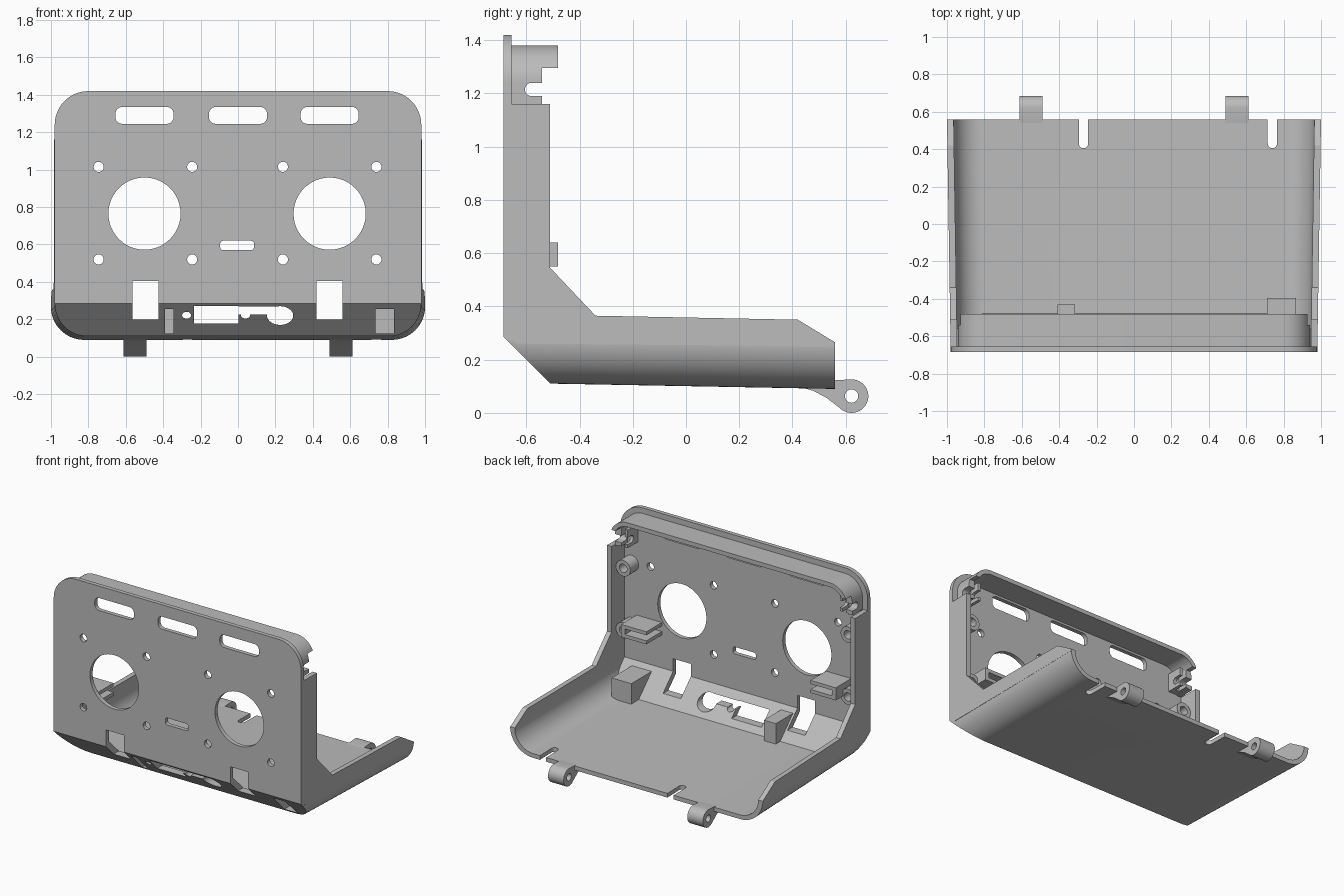
import bpy
import bmesh
from math import cos, sin, pi, radians

cube = bpy.data.objects.get("Cube")
if cube:
    bpy.data.objects.remove(cube)

grey = bpy.data.materials.new("plain grey")
grey.use_nodes = True
grey.diffuse_color = (0.5, 0.5, 0.5, 1)
grey.node_tree.nodes["Principled BSDF"].inputs["Base Color"].default_value = (0.5, 0.5, 0.5, 1)


def arc(cx, cy, rx, a0, a1, n=14, ry=None):
    ry = rx if ry is None else ry
    steps = [radians(a0 + (a1 - a0) * i / n) for i in range(n + 1)]
    return [(cx + rx * cos(a), cy + ry * sin(a)) for a in steps]


def ellipse(cx, cy, rx, ry=None, n=48):
    return arc(cx, cy, rx, 0, 360, n, ry)[:-1]


def rect(x0, x1, y0, y1):
    return [(x0, y0), (x1, y0), (x1, y1), (x0, y1)]


def rounded(x0, x1, y0, y1, r):
    return (arc(x1 - r, y1 - r, r, 0, 90, 6) + arc(x0 + r, y1 - r, r, 90, 180, 6)
            + arc(x0 + r, y0 + r, r, 180, 270, 6) + arc(x1 - r, y0 + r, r, 270, 360, 6))


def mirrored(half):
    return half + [(-x, z) for x, z in reversed(half)]


def prism(name, pts, axis, a, b):
    """Extrude a 2D outline along an axis from a to b."""
    place = {"x": lambda p, t: (t, p[0], p[1]),
             "y": lambda p, t: (p[0], t, p[1]),
             "z": lambda p, t: (p[0], p[1], t)}[axis]
    bm = bmesh.new()
    ends = [[bm.verts.new(place(p, t)) for p in pts] for t in (a, b)]
    for ring in ends:
        bm.faces.new(ring)
    for i in range(len(pts)):
        j = (i + 1) % len(pts)
        bm.faces.new((ends[0][i], ends[0][j], ends[1][j], ends[1][i]))
    bmesh.ops.recalc_face_normals(bm, faces=bm.faces)
    mesh = bpy.data.meshes.new(name)
    bm.to_mesh(mesh)
    bm.free()
    mesh.materials.append(grey)
    obj = bpy.data.objects.new(name, mesh)
    bpy.context.collection.objects.link(obj)
    return obj


def combine(obj, tool, operation="DIFFERENCE"):
    """Apply one boolean and discard the tool."""
    mod = obj.modifiers.new("cut", "BOOLEAN")
    mod.operation, mod.solver, mod.object = operation, "EXACT", tool
    graph = bpy.context.evaluated_depsgraph_get()
    result = bpy.data.meshes.new_from_object(obj.evaluated_get(graph))
    obj.modifiers.clear()
    obj.data = result
    bpy.data.objects.remove(tool)


def drill(obj, outlines, axis="y", a=-0.9, b=-0.4):
    for pts in outlines:
        combine(obj, prism("cutter", pts, axis, a, b))


def taper(obj, drop=0.0187):
    """Widen and sink slightly toward the back."""
    for v in obj.data.vertices:
        v.co.x *= 1 + 0.0164 * (v.co.y + 0.685)
        v.co.z -= drop * (v.co.y + 0.51)


parts = []

# Openings shared by the front panel and the sloped front of the tray
notches = [rect(-0.565, -0.425, 0.2, 0.405), rect(0.42, 0.56, 0.2, 0.405)]

# Front panel with windows, screw holes and slots
panel = prism("front_panel", mirrored([(0.98, 0.285)] + arc(0.8, 1.24, 0.18, 0, 90)),
              "y", -0.685, -0.655)
holes = [rounded(x - 0.155, x + 0.155, 1.245, 1.335, 0.035) for x in (-0.5, 0, 0.49)]
holes += [ellipse(x, 0.765, 0.193) for x in (-0.5, 0.49)]
holes += [ellipse(x, z, 0.027, n=24) for x in (-0.745, -0.245, 0.24, 0.74) for z in (0.52, 1.015)]
holes += [rounded(-0.095, 0.085, 0.57, 0.62, 0.015)]
drill(panel, holes + notches)
parts.append(panel)

# Tray shell: outer section trimmed to the side outline, then hollowed
tray = prism("tray", mirrored([(0.968, 0.345)] + arc(0.805, 0.285, 0.175, 0, -90)),
             "y", -0.685, 0.56)
taper(tray)
outline = [(-0.685, 0.5), (-0.685, 0.285), (-0.44, 0.04), (0.56, 0.04),
           (0.56, 0.265), (0.4, 0.362), (0.4, 0.5)]
combine(tray, prism("trim", outline, "x", -1.2, 1.2), "INTERSECT")
hollow = prism("hollow", mirrored([(0.945, 0.6)] + arc(0.8, 0.285, 0.145, 0, -90)),
               "y", -0.7, 0.7)
taper(hollow)
inside = [(-0.655, 0.7), (-0.655, 0.315), (-0.38, 0.04), (0.8, 0.04), (0.8, 0.7)]
combine(hollow, prism("trim", inside, "x", -1.2, 1.2), "INTERSECT")
combine(tray, hollow)

# Connector openings in the slope and the slots in the rear edge
ports = [rect(-0.235, 0.002, 0.178, 0.27), rect(-0.002, 0.2, 0.225, 0.268),
         ellipse(0.225, 0.22, 0.07, 0.05), ellipse(0.04, 0.224, 0.025, 0.02, 24),
         ellipse(-0.275, 0.222, 0.024, 0.018, 24)]
drill(tray, notches + ports)
slots = [arc(x, 0.43, 0.025, 180, 360, 12) + [(x + 0.025, 0.7), (x - 0.025, 0.7)]
         for x in (-0.27, 0.74)]
drill(tray, slots, "z", 0, 0.3)

# Pocket blocks behind the slope
for name, x0, x1, back, p0, p1 in (("large_pocket", 0.71, 0.865, -0.395, 0.735, 0.835),
                                   ("small_pocket", -0.41, -0.315, -0.43, -0.39, -0.345)):
    block = prism(name, [(back, 0.125), (back, 0.285), (-0.635, 0.285), (-0.475, 0.125)],
                  "x", x0, x1)
    for target in (block, tray):
        drill(target, [rect(p0, p1, 0.125, 0.255)], "y", -0.9, back - 0.025)
    parts.append(block)
parts.append(tray)

# Top flange with latch notches at both ends
flange = prism("top_flange",
               mirrored([(0.94, 1.16)] + arc(0.8, 1.24, 0.14, 0, 90))
               , "y", -0.66, -0.48)
drill(flange, [mirrored([(0.91, 1.1)] + arc(0.8, 1.24, 0.11, 0, 90))], "y", -0.8, -0.4)
latch = [(-0.4, 1.295), (-0.54, 1.295), (-0.54, 1.24)] + arc(-0.58, 1.215, 0.025, 90, 270, 10) \
    + [(-0.54, 1.19), (-0.54, 1.1), (-0.4, 1.1)]
drill(flange, [latch], "x", -1.2, 1.2)
parts.append(flange)

wall = [(-0.685, 0.3), (-0.685, 1.16), (-0.51, 1.16), (-0.51, 0.545), (-0.34, 0.365),
        (0.42, 0.35), (0.56, 0.265), (0.56, 0.25), (-0.635, 0.26)]
for side, s in (("left", 1), ("right", -1)):
    # Side wall and the latch block beside the flange end
    plate = prism(side + "_side_wall", wall, "x", s * 0.945, s * 0.98)
    taper(plate, 0)
    block = prism(side + "_latch_block", rect(s * 0.84, s * 0.915, 1.165, 1.295), "y", -0.66, -0.54)
    drill(block, [latch], "x", -1.2, 1.2)
    drill(block, [rect(s * 0.862, s * 0.89, 1.1, 1.4)], "y", -0.61, -0.4)
    # Clip bracket on the back of the panel
    clip = [(0.65, 0.55), (0.85, 0.55), (0.85, 0.64), (0.65, 0.64),
            (0.65, 0.615), (0.82, 0.615), (0.82, 0.575), (0.65, 0.575)]
    parts += [plate, block,
              prism(side + "_clip", [(s * x, z) for x, z in clip], "y", -0.66, -0.48)]
    # Blind screw bosses
    for level, z in (("upper", 1.0), ("lower", 0.555)):
        boss = prism(side + "_" + level + "_boss", ellipse(s * 0.89, z, 0.057), "y", -0.66, -0.56)
        drill(boss, [ellipse(s * 0.89, z, 0.03)], "y", -0.64, -0.4)
        parts.append(boss)
    # Hinge lug under the rear edge
    lug = [(0.42, 0.1), (0.48, 0.082), (0.53, 0.055)] + arc(0.622, 0.063, 0.063, 225, 450, 24) \
        + [(0.55, 0.122)]
    hinge = prism(side + "_hinge_lug", lug, "x", s * 0.49, s * 0.613)
    drill(hinge, [ellipse(0.622, 0.063, 0.025, n=24)], "x", -1, 1)
    parts.append(hinge)

# Smooth the curves while keeping edges crisp
bpy.ops.object.select_all(action="DESELECT")
for obj in parts:
    obj.select_set(True)
bpy.context.view_layer.objects.active = panel
bpy.ops.object.shade_smooth_by_angle(angle=radians(30))
